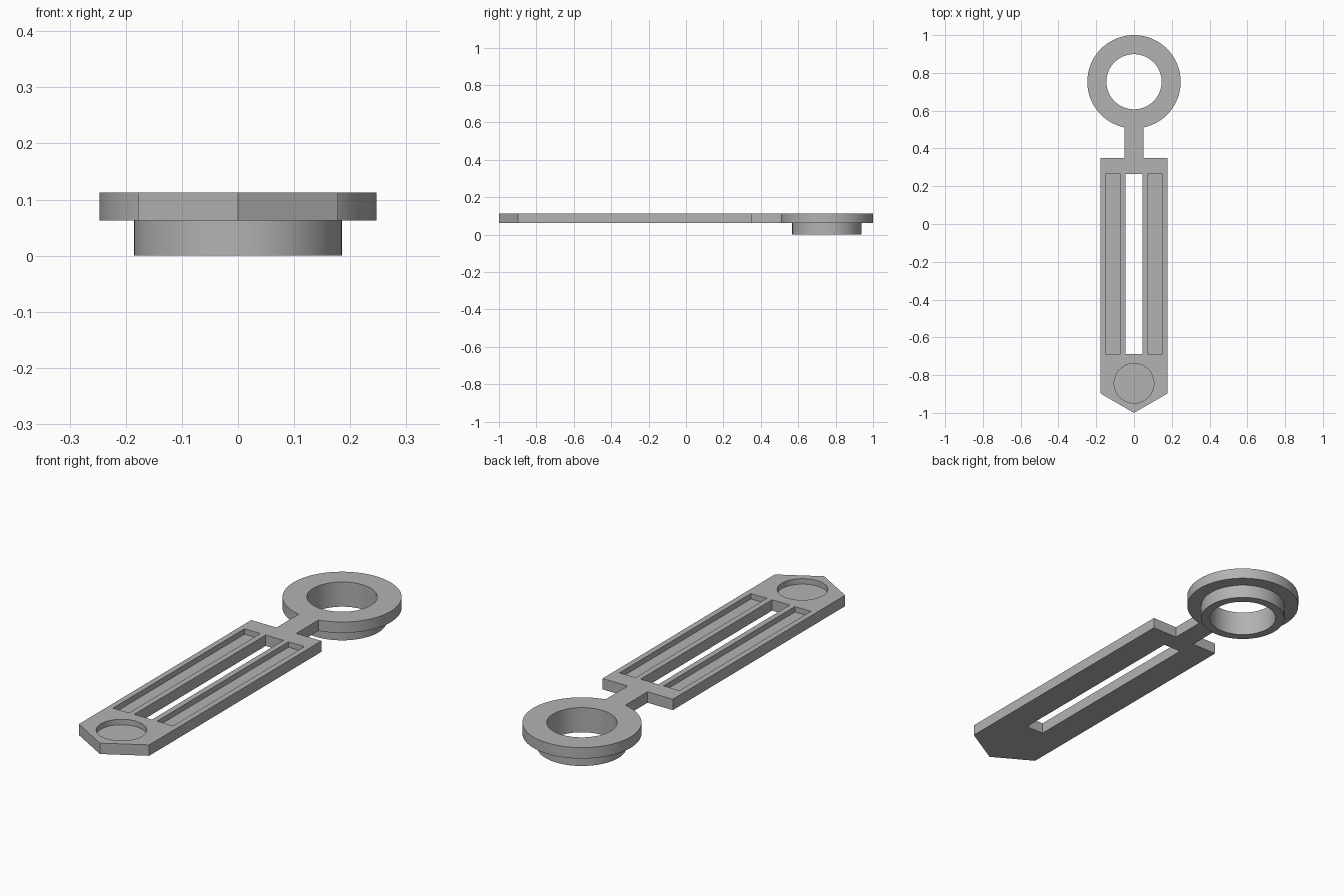
import bpy, bmesh, math

cube = bpy.data.objects.get("Cube")
if cube:
    bpy.data.objects.remove(cube, do_unlink=True)

grey = bpy.data.materials.new("plain grey")
grey.use_nodes = True
GREY = (0.45, 0.45, 0.45, 1)
grey.diffuse_color = GREY
grey.node_tree.nodes["Principled BSDF"].inputs["Base Color"].default_value = GREY

BOTTOM, TOP = 0.063, 0.113      # plate thickness
FLOOR = 0.088                   # floor of the recesses
RING_Y, RING_R = 0.753, 0.247
SLOT_Y = (-0.687, 0.264)


def prism(name, outline, z0, z1):
    """Extrude a counter-clockwise outline from z0 to z1."""
    bm = bmesh.new()
    face = bm.faces.new([bm.verts.new((x, y, z0)) for x, y in outline])
    ext = bmesh.ops.extrude_face_region(bm, geom=[face])["geom"]
    top = [v for v in ext if isinstance(v, bmesh.types.BMVert)]
    bmesh.ops.translate(bm, verts=top, vec=(0, 0, z1 - z0))
    bmesh.ops.recalc_face_normals(bm, faces=bm.faces)
    mesh = bpy.data.meshes.new(name)
    bm.to_mesh(mesh)
    bm.free()
    mesh.materials.append(grey)
    obj = bpy.data.objects.new(name, mesh)
    bpy.context.collection.objects.link(obj)
    return obj


def arc(y, r, start=0.0, end=2 * math.pi, n=96):
    step = (end - start) / n
    return [(r * math.cos(start + i * step), y + r * math.sin(start + i * step))
            for i in range(n)]


def box(x0, x1):
    a, b = SLOT_Y
    return [(x0, a), (x1, a), (x1, b), (x0, b)]


# Plate outline: pointed handle, neck and ring in one profile
half_w, neck = 0.178, 0.05
gap = math.asin(neck / RING_R)
side = [(half_w, -0.897), (half_w, 0.35), (neck, 0.35)]
ring = arc(RING_Y, RING_R, gap - math.pi / 2, 1.5 * math.pi - gap)
ring.append((-neck, ring[0][1]))
outline = [(0, -1)] + side + ring + [(-x, y) for x, y in reversed(side)]
plate = prism("handle_and_ring", outline, BOTTOM, TOP)

# Collar under the ring, then the through holes and shallow recesses
parts = [
    ("UNION", prism("collar", arc(RING_Y, 0.185), 0, 0.09)),
    ("DIFFERENCE", prism("ring_hole", arc(RING_Y, 0.146), -0.1, 0.2)),
    ("DIFFERENCE", prism("centre_slot", box(-0.045, 0.045), -0.1, 0.2)),
    ("DIFFERENCE", prism("left_groove", box(0.071, 0.152), FLOOR, 0.2)),
    ("DIFFERENCE", prism("right_groove", box(-0.152, -0.071), FLOOR, 0.2)),
    ("DIFFERENCE", prism("round_recess", arc(-0.843, 0.105), FLOOR, 0.2)),
]
for operation, part in parts:
    mod = plate.modifiers.new(part.name, "BOOLEAN")
    mod.operation = operation
    mod.solver = "EXACT"
    mod.object = part

# Apply the cuts and drop the helpers
bpy.ops.object.select_all(action="DESELECT")
plate.select_set(True)
bpy.context.view_layer.objects.active = plate
for mod in list(plate.modifiers):
    bpy.ops.object.modifier_apply(modifier=mod.name)
for _, part in parts:
    bpy.data.objects.remove(part, do_unlink=True)
bpy.ops.object.shade_smooth_by_angle(angle=math.radians(30))
